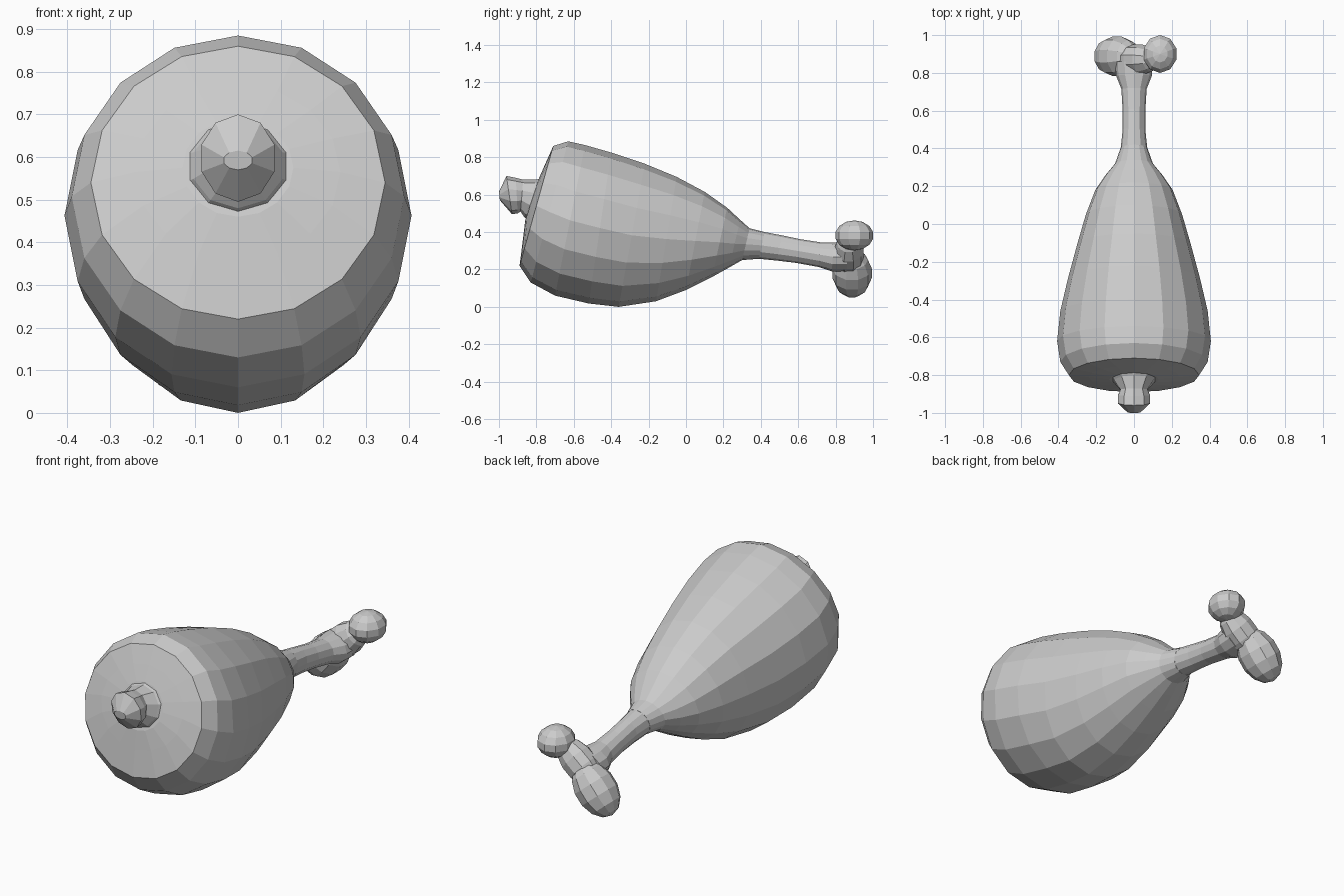
import bpy, bmesh
from math import sin, cos, pi, radians
from mathutils import Matrix, Vector


def finish(name, bm):
    bmesh.ops.recalc_face_normals(bm, faces=bm.faces)
    me = bpy.data.meshes.new(name)
    bm.to_mesh(me)
    bm.free()
    ob = bpy.data.objects.new(name, me)
    bpy.context.collection.objects.link(ob)
    return ob


def loft(name, sections, sides):
    """Each section: top (y, z), bottom (y, z), half width in x."""
    bm = bmesh.new()
    rings = []
    for yt, zt, yb, zb, rx in sections:
        top, bot = Vector((0, yt, zt)), Vector((0, yb, zb))
        mid, up = (top + bot) / 2, (top - bot) / 2
        rings.append([bm.verts.new(mid + up * cos(2 * pi * i / sides)
                                   + Vector((rx * sin(2 * pi * i / sides), 0, 0)))
                      for i in range(sides)])
    for a, b in zip(rings, rings[1:]):
        for i in range(sides):
            j = (i + 1) % sides
            bm.faces.new((a[i], a[j], b[j], b[i]))
    bm.faces.new(rings[0])
    bm.faces.new(rings[-1])
    return finish(name, bm)


def knob(name, loc, radii, tilt):
    bm = bmesh.new()
    bmesh.ops.create_uvsphere(bm, u_segments=10, v_segments=7, radius=1.03)
    m = (Matrix.Translation(loc) @ Matrix.Rotation(radians(tilt), 4, 'Y')
         @ Matrix.Diagonal((*radii, 1)))
    bm.transform(m)
    return finish(name, bm)


# meat: bulging front face, rim, body tapering to the shank
loft("meat", [
    (-0.785, 0.69, -0.86, 0.46, 0.13),
    (-0.75, 0.77, -0.872, 0.36, 0.24),
    (-0.71, 0.86, -0.89, 0.22, 0.345),
    (-0.63, 0.885, -0.83, 0.13, 0.39),
    (-0.54, 0.865, -0.70, 0.06, 0.407),
    (-0.40, 0.825, -0.52, 0.018, 0.39),
    (-0.22, 0.765, -0.36, 0.0, 0.35),
    (-0.05, 0.695, -0.16, 0.03, 0.30),
    (0.10, 0.615, 0.0, 0.09, 0.255),
    (0.22, 0.53, 0.14, 0.16, 0.205),
    (0.29, 0.465, 0.23, 0.21, 0.15),
    (0.34, 0.42, 0.30, 0.25, 0.10),
    (0.42, 0.40, 0.39, 0.257, 0.07),
], 16)

# bone shank leaving the meat
loft("bone_shank", [
    (0.42, 0.40, 0.39, 0.257, 0.07),
    (0.51, 0.383, 0.49, 0.247, 0.06),
    (0.61, 0.362, 0.59, 0.235, 0.06),
    (0.72, 0.345, 0.71, 0.213, 0.067),
    (0.79, 0.345, 0.78, 0.19, 0.095),
    (0.86, 0.345, 0.86, 0.19, 0.10),
], 12)

# bone end with two knuckles
knob("knuckle_bridge", (0.02, 0.87, 0.285), (0.085, 0.08, 0.14), 50)
knob("lower_knuckle", (-0.09, 0.888, 0.18), (0.10, 0.105, 0.145), 40)
knob("upper_knuckle", (0.138, 0.90, 0.382), (0.09, 0.10, 0.078), 0)

# bone stub poking out of the front face
loft("bone_stub", [
    (-0.77, 0.69, -0.84, 0.46, 0.13),
    (-0.80, 0.68, -0.865, 0.48, 0.11),
    (-0.87, 0.68, -0.885, 0.51, 0.075),
    (-0.91, 0.69, -0.90, 0.50, 0.088),
    (-0.96, 0.70, -0.93, 0.495, 0.09),
    (-1.0, 0.615, -0.995, 0.57, 0.035),
], 10)
